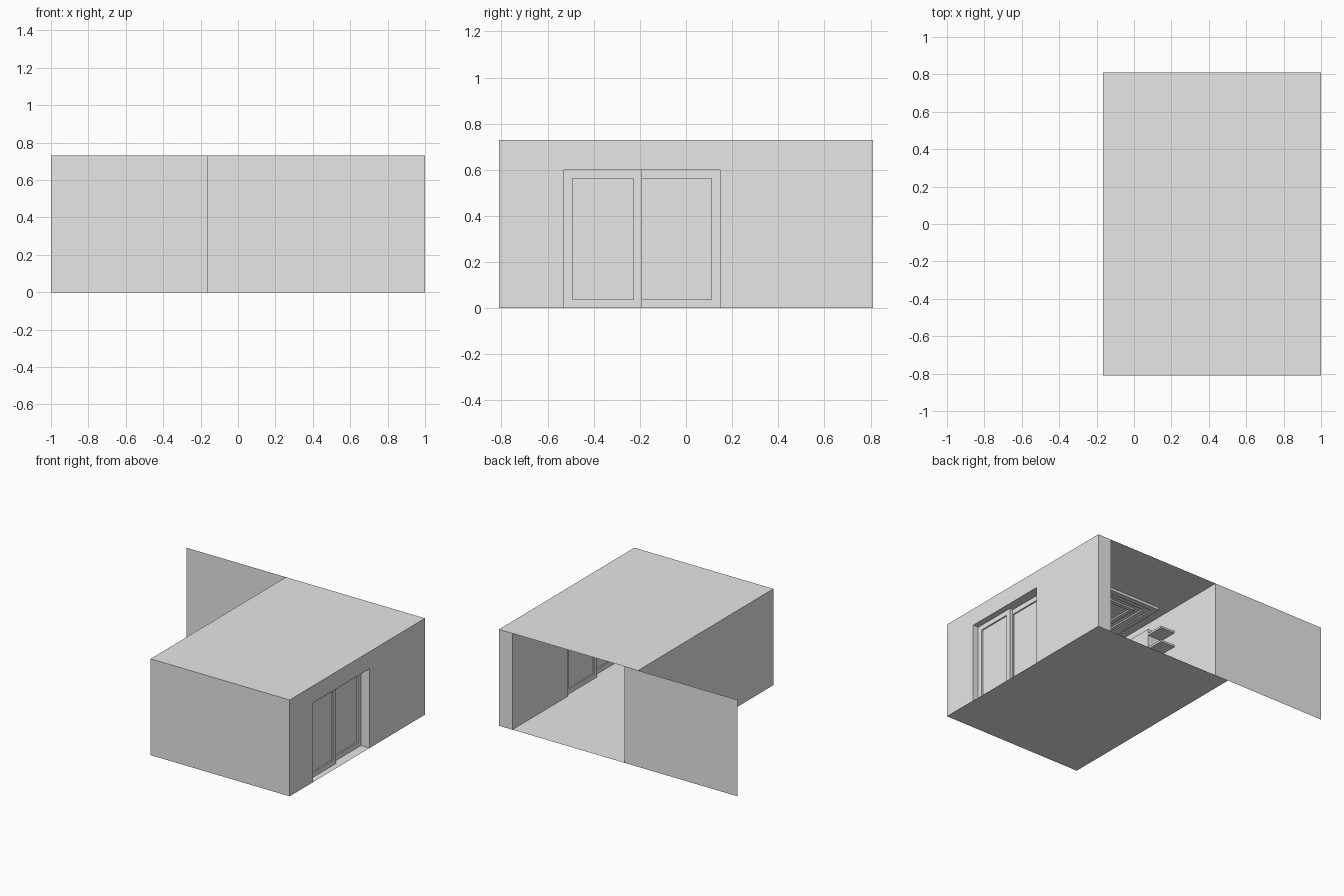
import bpy, bmesh

cube = bpy.data.objects.get("Cube")
if cube:
    bpy.data.objects.remove(cube, do_unlink=True)

grey = bpy.data.materials.new("plain grey")
grey.use_nodes = True
grey.diffuse_color = (0.8, 0.8, 0.8, 1)
grey.node_tree.nodes["Principled BSDF"].inputs["Base Color"].default_value = (0.8, 0.8, 0.8, 1)

X0, X1, Y, H = -0.165, 1.0, 0.81, 0.73    # outer shell
T = 0.112                                 # wall thickness
IN0, IN1 = X0 + T, X1 - T                 # inner wall faces
DOOR0, DOOR1, DOOR_H = -0.53, 0.147, 0.6  # doorway


def finish(name, bm):
    bmesh.ops.recalc_face_normals(bm, faces=bm.faces)
    mesh = bpy.data.meshes.new(name)
    bm.to_mesh(mesh)
    bm.free()
    mesh.materials.append(grey)
    ob = bpy.data.objects.new(name, mesh)
    bpy.context.scene.collection.objects.link(ob)
    return ob


def add_box(bm, xs, ys, zs):
    made = bmesh.ops.create_cube(bm, size=1)["verts"]
    for v in made:
        v.co = [r[0] if c < 0 else r[1] for c, r in zip(v.co, (xs, ys, zs))]


def boxes(name, *parts):
    bm = bmesh.new()
    for part in parts:
        add_box(bm, *part)
    return finish(name, bm)


def polygon(name, points, height=0):
    bm = bmesh.new()
    face = bm.faces.new([bm.verts.new(p) for p in points])
    if height:
        new = bmesh.ops.extrude_face_region(bm, geom=[face])["geom"]
        for v in new:
            if isinstance(v, bmesh.types.BMVert):
                v.co.z += height
    return finish(name, bm)


# Walls: U-shaped plan, open at the back, with a doorway on the left side
plan = [(X0, Y), (X0, -Y), (X1, -Y), (X1, Y), (IN1, Y), (IN1, T - Y), (IN0, T - Y), (IN0, Y)]
walls = polygon("walls", [(x, y, 0) for x, y in plan], H)
cutter = boxes("doorway_cutter", ((IN1 - 0.1, X1 + 0.1), (DOOR0, DOOR1), (-0.1, DOOR_H)))
cutter.hide_render = True
cut = walls.modifiers.new("doorway", "BOOLEAN")
cut.operation = "DIFFERENCE"
cut.solver = "EXACT"
cut.object = cutter
bpy.context.view_layer.objects.active = walls
bpy.ops.object.modifier_apply(modifier=cut.name)
bpy.data.objects.remove(cutter, do_unlink=True)

# Remove wall caps, which the floor and ceiling sheets replace
bm = bmesh.new()
bm.from_mesh(walls.data)
caps = [f for f in bm.faces if abs(f.normal.z) > 0.9
        and (f.calc_center_median().z < 0.01 or f.calc_center_median().z > H - 0.01)]
bmesh.ops.delete(bm, geom=caps, context="FACES")
bm.to_mesh(walls.data)
bm.free()

# Floor and ceiling sheets, and the long back partition
for name, z in (("floor", 0), ("ceiling", H)):
    polygon(name, [(X0, -Y, z), (X1, -Y, z), (X1, Y, z), (X0, Y, z)])
polygon("back_partition", [(-1, Y, 0), (IN0, Y, 0), (IN0, Y, H), (-1, Y, H)])


# Sliding doors: a frame around a thin pane
def sliding_door(name, x, y0, y1, depth=0.025, rim=0.037):
    xs = (x - depth, x)
    sides = [(xs, ys, (0, DOOR_H)) for ys in ((y0, y0 + rim), (y1 - rim, y1))]
    rails = [(xs, (y0 + rim, y1 - rim), zs) for zs in ((0, rim), (DOOR_H - rim, DOOR_H))]
    boxes(name + "_frame", *sides, *rails)
    boxes(name + "_pane", ((x - 0.016, x - 0.01), (y0 + rim, y1 - rim), (rim, DOOR_H - rim)))


sliding_door("front_door", 0.955, DOOR0, -0.19)
sliding_door("rear_door", 0.928, -0.227, DOOR1)


# Ceiling moulding: stepped rectangular rings
def ring(name, inset, width, drop):
    x0, x1, y0, y1 = 0.03 + inset, 0.81 - inset, -0.62 + inset, 0.306 - inset
    zs = (H - drop, H - 0.001)
    boxes(name,
          *[((x0, x1), ys, zs) for ys in ((y0, y0 + width), (y1 - width, y1))],
          *[(xs, (y0 + width, y1 - width), zs) for xs in ((x0, x0 + width), (x1 - width, x1))])


ring("ceiling_moulding_outer", 0, 0.04, 0.02)
ring("ceiling_moulding_middle", 0.04, 0.04, 0.012)
ring("ceiling_moulding_inner", 0.12, 0.03, 0.012)

# Wardrobe on the right wall, with open shelves at its end
DEPTH = (IN0 + 0.001, IN0 + 0.12)
boxes("wardrobe", (DEPTH, (-0.5, 0.23), (0.001, 0.58)))
boxes("end_shelves", *[(DEPTH, (0.23, 0.37), (z, z + 0.015)) for z in (0.2, 0.31, 0.42, 0.53)])
